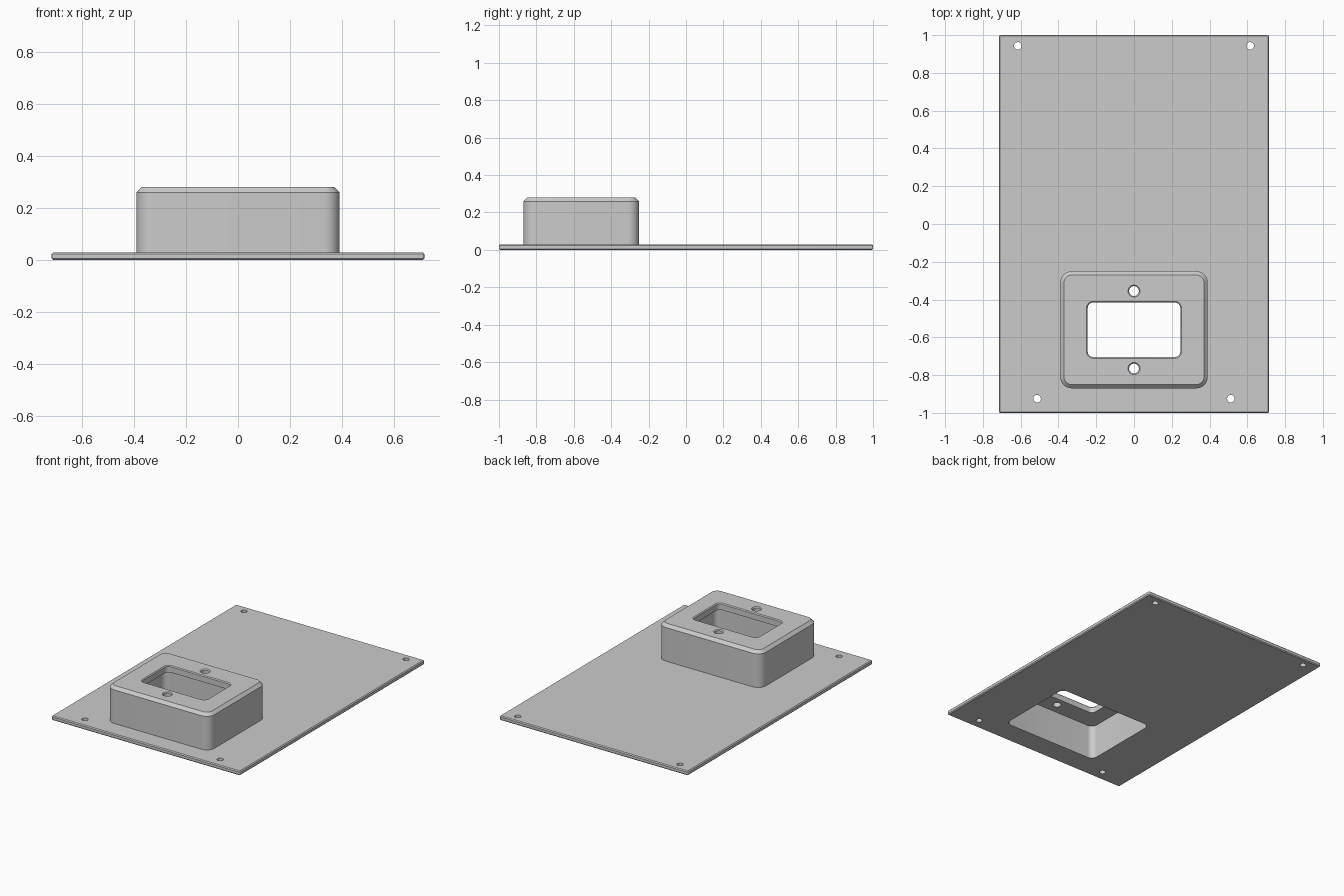
import bpy
import bmesh
from math import cos, sin, pi, radians

cube = bpy.data.objects.get("Cube")
if cube:
    bpy.data.objects.remove(cube, do_unlink=True)

# Single grey material
grey = bpy.data.materials.new("mid grey")
grey.use_nodes = True
colour = (0.6, 0.6, 0.6, 1)
grey.diffuse_color = colour
grey.node_tree.nodes["Principled BSDF"].inputs["Base Color"].default_value = colour


def rounded_loop(bm, cx, cy, z, w, d, r, seg=8):
    """One horizontal rounded rectangle as a loop of vertices."""
    verts = []
    for i, (sx, sy) in enumerate([(1, 1), (-1, 1), (-1, -1), (1, -1)]):
        for k in range(seg + 1):
            a = (i + k / seg) * pi / 2
            verts.append(bm.verts.new((cx + sx * (w / 2 - r) + r * cos(a),
                                       cy + sy * (d / 2 - r) + r * sin(a), z)))
    return verts


def loft(name, cx, cy, w, d, r, levels):
    """Solid through stacked rounded rectangles; levels are (z, outward offset)."""
    bm = bmesh.new()
    loops = [rounded_loop(bm, cx, cy, z, w + 2 * o, d + 2 * o, r + o)
             for z, o in levels]
    n = len(loops[0])
    for lo, hi in zip(loops, loops[1:]):
        for i in range(n):
            j = (i + 1) % n
            bm.faces.new((lo[i], lo[j], hi[j], hi[i]))
    bm.faces.new(loops[0][::-1])
    bm.faces.new(loops[-1])
    bmesh.ops.remove_doubles(bm, verts=bm.verts, dist=1e-5)
    mesh = bpy.data.meshes.new(name)
    bm.to_mesh(mesh)
    bm.free()
    mesh.materials.append(grey)
    obj = bpy.data.objects.new(name, mesh)
    bpy.context.collection.objects.link(obj)
    return obj


def combine(target, tool, operation):
    """Apply a boolean and discard the tool."""
    mod = target.modifiers.new(operation.lower(), "BOOLEAN")
    mod.object = tool
    mod.operation = operation
    mod.solver = "EXACT"
    bpy.context.view_layer.objects.active = target
    bpy.ops.object.modifier_apply(modifier=mod.name)
    bpy.data.objects.remove(tool, do_unlink=True)


T, TOP, CEIL = 0.03, 0.28, 0.235      # plate top, housing top, cavity ceiling
C = 0.006                             # fine edge chamfer
BOX_Y = -0.56

# Flat plate with chamfered rims
panel = loft("panel_with_housing", 0, 0, 1.43, 2.0, 0.008,
             [(0, -C), (C, 0), (T - C, 0), (T, -C)])

# Raised housing with chamfered top
housing = loft("housing", 0, BOX_Y, 0.78, 0.62, 0.06,
               [(0.01, 0), (TOP - 0.02, 0), (TOP, -0.02)])
combine(panel, housing, "UNION")

# Hollow underside
combine(panel, loft("cavity", 0, BOX_Y, 0.72, 0.56, 0.04,
                    [(-0.05, 0), (CEIL, 0)]), "DIFFERENCE")

# Window in the housing top
combine(panel, loft("window", 0, BOX_Y, 0.49, 0.29, 0.03,
                    [(CEIL - 0.05, 0), (TOP - C, 0), (TOP + C, 2 * C)]), "DIFFERENCE")

# Screw holes beside the window
for y in (BOX_Y - 0.205, BOX_Y + 0.205):
    combine(panel, loft("screw_hole", 0, y, 0.052, 0.052, 0.026,
                        [(CEIL - 0.05, 0), (TOP - C, 0), (TOP + C, 2 * C)]), "DIFFERENCE")

# Mounting holes in the plate corners
for x, y in ((0.615, 0.943), (0.513, -0.925)):
    for side in (-1, 1):
        combine(panel, loft("mounting_hole", side * x, y, 0.04, 0.04, 0.02,
                            [(-0.05, 0), (0.1, 0)]), "DIFFERENCE")

# Smooth rounded corners, crisp edges
bpy.ops.object.select_all(action="DESELECT")
panel.select_set(True)
bpy.context.view_layer.objects.active = panel
bpy.ops.object.shade_smooth_by_angle(angle=radians(25))
